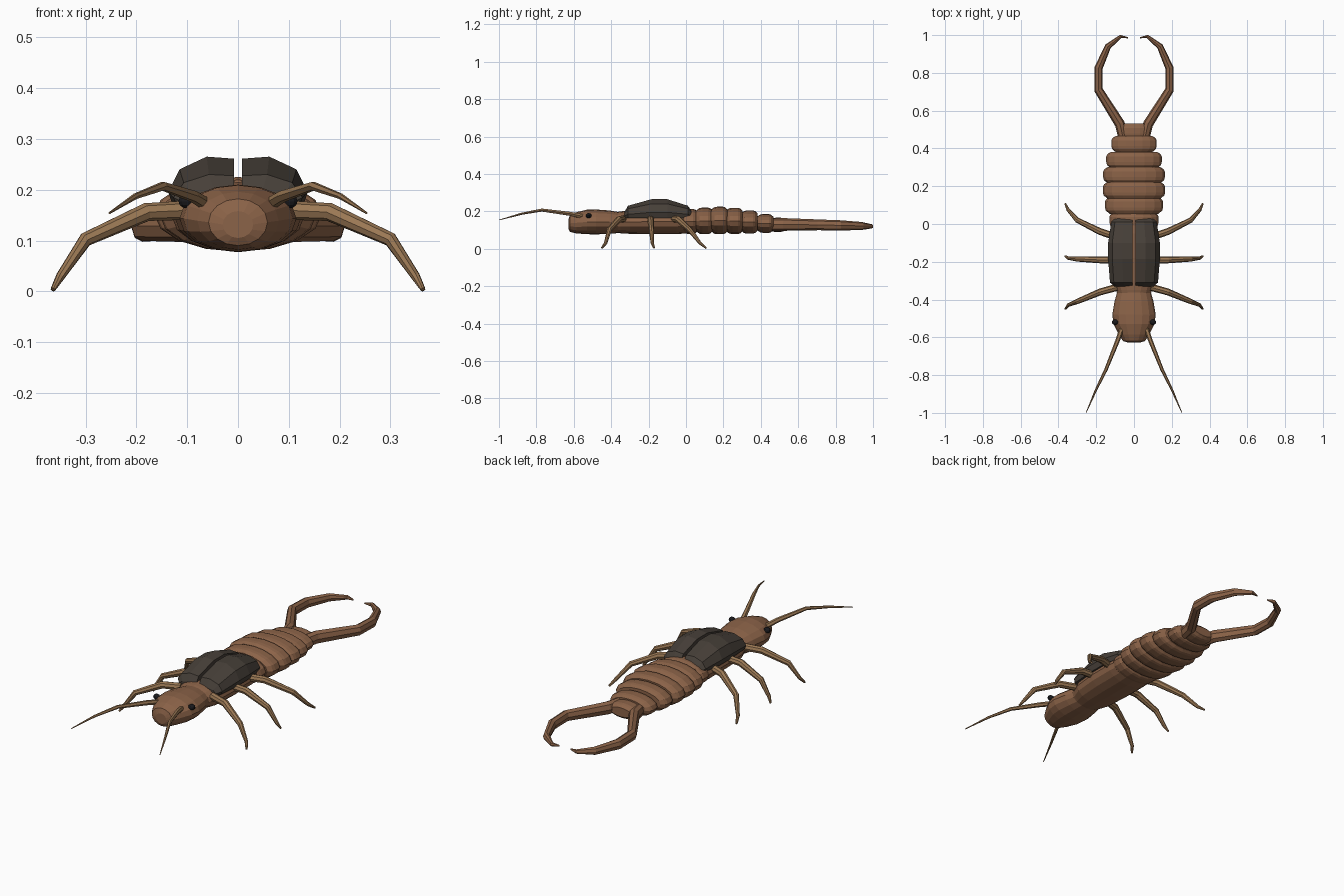
import bpy, bmesh, math
from mathutils import Vector

if "Cube" in bpy.data.objects:
    bpy.data.objects.remove(bpy.data.objects["Cube"])


def material(name, rgb):
    m = bpy.data.materials.new(name)
    m.diffuse_color = (*rgb, 1)
    m.use_nodes = True
    m.node_tree.nodes["Principled BSDF"].inputs["Base Color"].default_value = m.diffuse_color
    return m


BROWN = material("body_brown", (0.26, 0.125, 0.065))
TAN = material("limb_tan", (0.33, 0.19, 0.09))
DARK = material("wing_dark", (0.062, 0.05, 0.04))
BLACK = material("eye_black", (0.01, 0.01, 0.012))


def loft(name, rings, mat):
    """Skin a list of equal-length closed rings and cap both ends."""
    bm = bmesh.new()
    loops = [[bm.verts.new(p) for p in ring] for ring in rings]
    for a, b in zip(loops, loops[1:]):
        for i in range(len(a)):
            j = (i + 1) % len(a)
            bm.faces.new((a[i], a[j], b[j], b[i]))
    bm.faces.new(loops[0])
    bm.faces.new(loops[-1])
    bmesh.ops.recalc_face_normals(bm, faces=bm.faces)
    me = bpy.data.meshes.new(name)
    bm.to_mesh(me)
    bm.free()
    me.materials.append(mat)
    ob = bpy.data.objects.new(name, me)
    bpy.context.collection.objects.link(ob)
    return ob


def oval(y, hw, zlo, zhi, n=16):
    """Elliptical body cross-section at y."""
    zc, hh = (zlo + zhi) / 2, (zhi - zlo) / 2
    return [(hw * math.cos(t), y, zc + hh * math.sin(t))
            for t in (2 * math.pi * i / n for i in range(n))]


def tube(name, pts, radii, mat, n=8, tall=1.0):
    """Tapered tube along a path, optionally taller than wide."""
    pts = [Vector(p) for p in pts]
    rings = []
    for i, p in enumerate(pts):
        d = (pts[min(i + 1, len(pts) - 1)] - pts[max(i - 1, 0)]).normalized()
        side = d.cross(Vector((0, 0, 1))).normalized()
        up = side.cross(d)
        rings.append([p + radii[i] * (side * math.cos(t) + up * tall * math.sin(t))
                      for t in (2 * math.pi * k / n for k in range(n))])
    return loft(name, rings, mat)


def flip(pts, s):
    return [(x * s, y, z) for x, y, z in pts]


# Head and thorax
loft("head", [oval(*s) for s in [
    (-0.628, 0.03, 0.105, 0.158), (-0.62, 0.058, 0.09, 0.182), (-0.585, 0.08, 0.082, 0.196),
    (-0.53, 0.108, 0.078, 0.209), (-0.48, 0.115, 0.077, 0.21), (-0.41, 0.103, 0.08, 0.205),
    (-0.35, 0.086, 0.085, 0.195)]], BROWN)
loft("thorax", [oval(*s) for s in [
    (-0.40, 0.08, 0.088, 0.19), (-0.35, 0.095, 0.083, 0.2), (-0.30, 0.115, 0.08, 0.205),
    (-0.18, 0.125, 0.078, 0.215), (-0.05, 0.125, 0.078, 0.215), (0.03, 0.115, 0.085, 0.205)]], BROWN)

# Overlapping abdomen segments
segments = [(0.02, 0.13, 0.08, 0.213), (0.10, 0.154, 0.078, 0.22), (0.18, 0.165, 0.078, 0.225),
            (0.26, 0.163, 0.079, 0.219), (0.34, 0.147, 0.081, 0.205), (0.425, 0.12, 0.085, 0.186),
            (0.49, 0.086, 0.09, 0.166)]
for i, (y, w, lo, hi) in enumerate(segments):
    loft(f"abdomen_segment_{i + 1}", [
        oval(y + dy, w - k, lo + k * 0.6, hi - k * 0.6) for dy, k in
        [(-0.046, 0.025), (-0.028, 0.004), (-0.012, 0), (0.018, 0), (0.03, 0.006), (0.042, 0.025)]],
        BROWN)

# Per-side parts
leg_profile = [(0.09, 0.16), (0.18, 0.156), (0.30, 0.102), (0.349, 0.03), (0.364, 0.004)]
leg_y = {"front": (-0.335, -0.36, -0.41, -0.43, -0.45),
         "middle": (-0.19, -0.19, -0.185, -0.18, -0.17),
         "rear": (-0.07, -0.04, 0.02, 0.075, 0.108)}
# Wing stations: y, outer x, top z
wing = [(-0.33, 0.105, 0.195), (-0.31, 0.127, 0.23), (-0.185, 0.137, 0.265),
        (-0.10, 0.137, 0.265), (0.01, 0.12, 0.23), (0.035, 0.10, 0.195)]

for s, label in ((1, "right"), (-1, "left")):
    rings = []
    for y, w, top in wing:
        h = top - 0.165
        rings.append(flip([(0.008, y, 0.165), (0.008, y, top - 0.04 * h), (w * 0.45, y, top),
                           (w * 0.84, y, 0.165 + h * 0.75), (w, y, 0.165 + h * 0.3),
                           (w * 0.93, y, 0.165)], s))
    loft(f"wing_case_{label}", rings, DARK)

    for leg, ys in leg_y.items():
        tube(f"{leg}_leg_{label}", flip([(x, y, z) for (x, z), y in zip(leg_profile, ys)], s),
             [0.019, 0.018, 0.014, 0.009, 0.005], TAN)

    tube(f"antenna_{label}", flip([
        (0.06, -0.54, 0.17), (0.088, -0.62, 0.187), (0.148, -0.77, 0.207),
        (0.202, -0.88, 0.187), (0.253, -0.998, 0.154)], s),
        [0.013, 0.012, 0.009, 0.006, 0.002], TAN, 6)

    tube(f"pincer_{label}", flip([
        (0.058, 0.46, 0.13), (0.075, 0.53, 0.13), (0.188, 0.71, 0.128), (0.188, 0.825, 0.125),
        (0.138, 0.94, 0.122), (0.07, 0.993, 0.12), (0.032, 0.986, 0.12)], s),
        [0.026, 0.027, 0.023, 0.022, 0.017, 0.009, 0.003], BROWN, 8, 1.25)

    bpy.ops.mesh.primitive_uv_sphere_add(segments=10, ring_count=6, radius=1,
                                         location=(0.1 * s, -0.52, 0.177))
    eye = bpy.context.object
    eye.name = f"eye_{label}"
    eye.scale = (0.018, 0.015, 0.014)
    eye.data.materials.append(BLACK)
